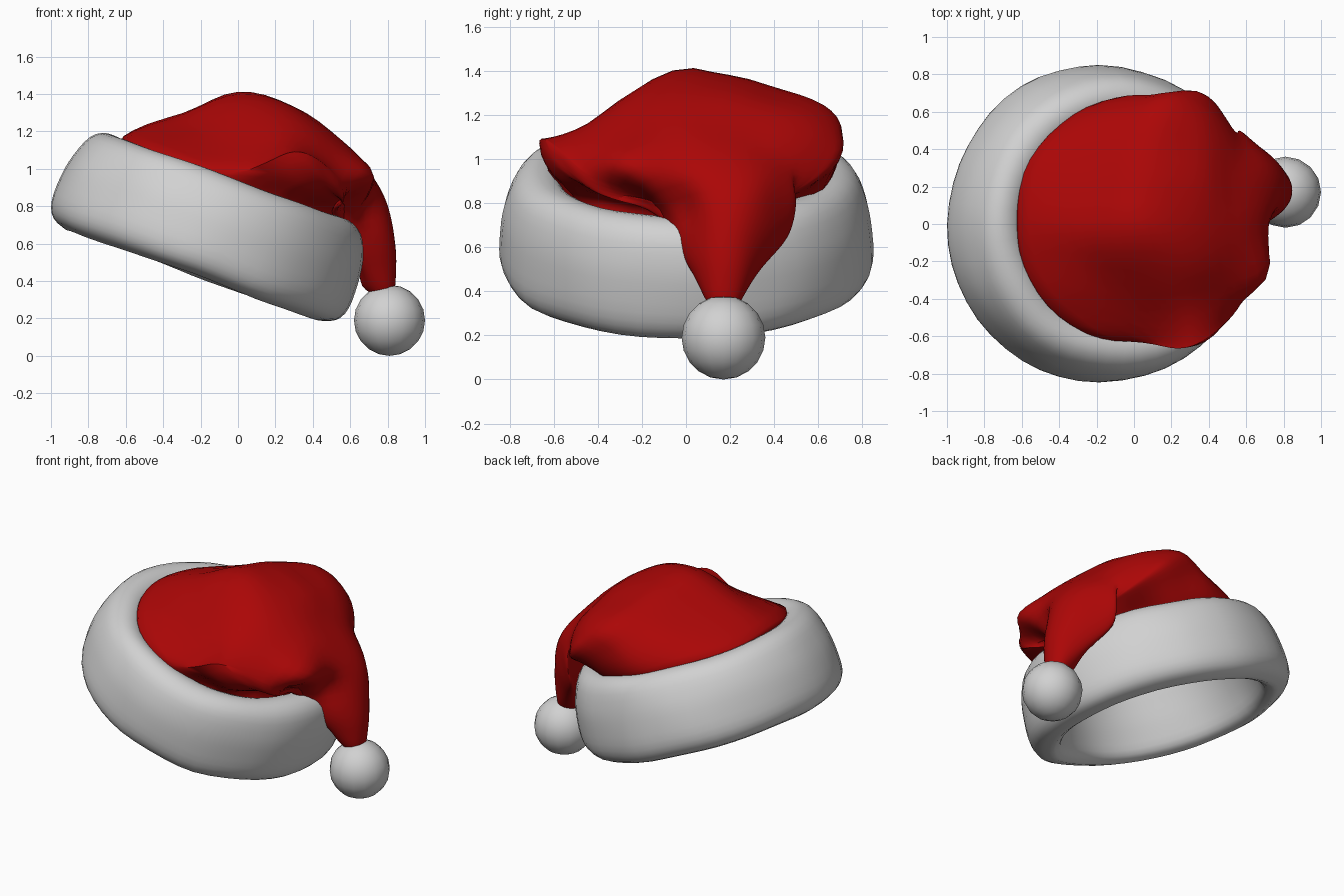
import bpy, math
from mathutils import Vector, Matrix, noise

cube = bpy.data.objects.get("Cube")
if cube:
    bpy.data.objects.remove(cube, do_unlink=True)


def material(name, rgb):
    m = bpy.data.materials.new(name)
    m.use_nodes = True
    m.diffuse_color = (*rgb, 1)
    m.node_tree.nodes["Principled BSDF"].inputs["Base Color"].default_value = (*rgb, 1)
    return m


white = material("fluffy white", (0.64, 0.64, 0.64))
red = material("red cloth", (0.41, 0.002, 0.002))


def loft(name, rings, mat, closed=False, cap_end=False):
    """Skin a list of equal-sized point rings with quads."""
    n, count = len(rings[0]), len(rings)
    verts = [p for ring in rings for p in ring]
    faces = []
    for i in range(count if closed else count - 1):
        a, b = i * n, ((i + 1) % count) * n
        for j in range(n):
            k = (j + 1) % n
            faces.append((a + j, a + k, b + k, b + j))
    if cap_end:
        faces.append(tuple(range((count - 1) * n, count * n)))
    mesh = bpy.data.meshes.new(name)
    mesh.from_pydata(verts, [], faces)
    mesh.materials.append(mat)
    obj = bpy.data.objects.new(name, mesh)
    bpy.context.collection.objects.link(obj)
    smooth(obj)
    return obj


def smooth(obj):
    bpy.ops.object.select_all(action="DESELECT")
    bpy.context.view_layer.objects.active = obj
    obj.select_set(True)
    bpy.ops.object.mode_set(mode="EDIT")
    bpy.ops.mesh.select_all(action="SELECT")
    bpy.ops.mesh.normals_make_consistent(inside=False)
    bpy.ops.object.mode_set(mode="OBJECT")
    bpy.ops.object.shade_smooth_by_angle(angle=math.radians(60))


def spline(keys, steps):
    """Catmull-Rom interpolation through rows of numbers."""
    out = []
    for i in range(len(keys) - 1):
        rows = [Vector(keys[max(0, min(len(keys) - 1, i + d))]) for d in (-1, 0, 1, 2)]
        a, b, c, d = rows
        for s in range(steps):
            t = s / steps
            out.append((b * 2 + (c - a) * t + (a * 2 - b * 5 + c * 4 - d) * t ** 2
                        + (b * 3 - a - c * 3 + d) * t ** 3) / 2)
    return out + [Vector(keys[-1])]


# Fur band: a rounded section turned around a tilted axis
profile = [(0.72, -0.285), (0.805, -0.25), (0.845, -0.17), (0.842, -0.03), (0.82, 0.1),
           (0.77, 0.22), (0.69, 0.27), (0.6, 0.25), (0.57, 0.17), (0.6, 0),
           (0.63, -0.14), (0.66, -0.25)]
section = spline(profile + profile[:1], 3)[:-1]
tilt = Matrix.Translation((-0.145, 0, 0.7)) @ Matrix.Rotation(math.radians(20), 4, "Y")
SIDES = 48
band_rings = []
for r, h in section:
    ring = []
    for j in range(SIDES):
        a = math.tau * j / SIDES
        p = Vector((r * math.cos(a), r * math.sin(a), h))
        ring.append(tilt @ (p + noise.noise_vector(p * 3) * 0.012))
    band_rings.append(ring)
loft("fur_band", band_rings, white, closed=True)

# Cloth: rings folding over to the side, as outer x, outer z, inner x, inner z,
# y centre, y half-width, wrap of the sides back around the band, steepness of the front
cloth_keys = [
    (-0.59, 1.09, 0.48, 0.66, 0, 0.6, 0, 1),
    (-0.62, 1.17, 0.54, 0.72, 0.02, 0.65, 0, 1),
    (-0.3, 1.3, 0.59, 0.76, 0.02, 0.68, 0, 3),
    (0, 1.41, 0.6, 0.77, 0.03, 0.68, 0, 4.5),
    (0.3, 1.34, 0.6, 0.75, 0.02, 0.6, 0.02, 3.5),
    (0.55, 1.15, 0.6, 0.72, 0.02, 0.48, 0.03, 2),
    (0.73, 0.95, 0.61, 0.66, 0.13, 0.37, 0.1, 1.3),
    (0.82, 0.74, 0.63, 0.58, 0.19, 0.28, 0.15, 1),
    (0.85, 0.55, 0.64, 0.48, 0.18, 0.175, 0.07, 1),
    (0.845, 0.39, 0.66, 0.37, 0.17, 0.1, 0, 1),
    (0.83, 0.32, 0.74, 0.31, 0.17, 0.06, 0, 1),
]
# Folds: centre, radius, push
folds = [
    ((0.62, -0.24, 0.93), 0.17, (0.13, -0.04, 0.01)),
    ((0.55, -0.25, 0.74), 0.14, (-0.1, 0.07, 0.02)),
    ((0.42, -0.42, 0.8), 0.12, (-0.07, 0.08, 0.01)),
    ((0.35, 0.5, 0.74), 0.12, (-0.04, -0.05, 0.02)),
    ((0.15, -0.62, 0.85), 0.13, (0, 0.07, 0)),
    ((0.72, -0.02, 0.78), 0.1, (-0.05, 0.02, 0)),
]


def shape_cloth(p):
    q = p.copy()
    for centre, radius, push in folds:
        q += Vector(push) * math.exp(-((p - Vector(centre)).length / radius) ** 2)
    return q + noise.noise_vector(p * 4) * 0.015


cloth_rings = []
for ox, oz, ix, iz, yc, w, wrap, steep in spline(cloth_keys, 4):
    crown = max(0, min(1, (steep - 1) / 3.5))
    ring = []
    for j in range(SIDES):
        a = math.tau * j / SIDES
        c, s = math.cos(a), math.sin(a)
        if c < 0:  # steep drop at the front, full sloping shoulder at the back
            if s < 0:
                c = -abs(c) ** max(1, steep)
            else:
                c = -abs(c) ** (1 - 0.45 * crown) * (1 - 0.32 * crown * s)
        ring.append(shape_cloth(Vector(((ox + ix) / 2 + (ix - ox) / 2 * c - wrap * s * s,
                                        yc + w * s,
                                        (oz + iz) / 2 + (iz - oz) / 2 * c))))
    cloth_rings.append(ring)
loft("cloth_cap", cloth_rings, red, cap_end=True)

# Pom-pom at the tip
bpy.ops.mesh.primitive_uv_sphere_add(segments=16, ring_count=10, radius=0.19,
                                     location=(0.81, 0.17, 0.19))
pompom = bpy.context.object
pompom.name = "pompom"
pompom.data.materials.append(white)
smooth(pompom)
